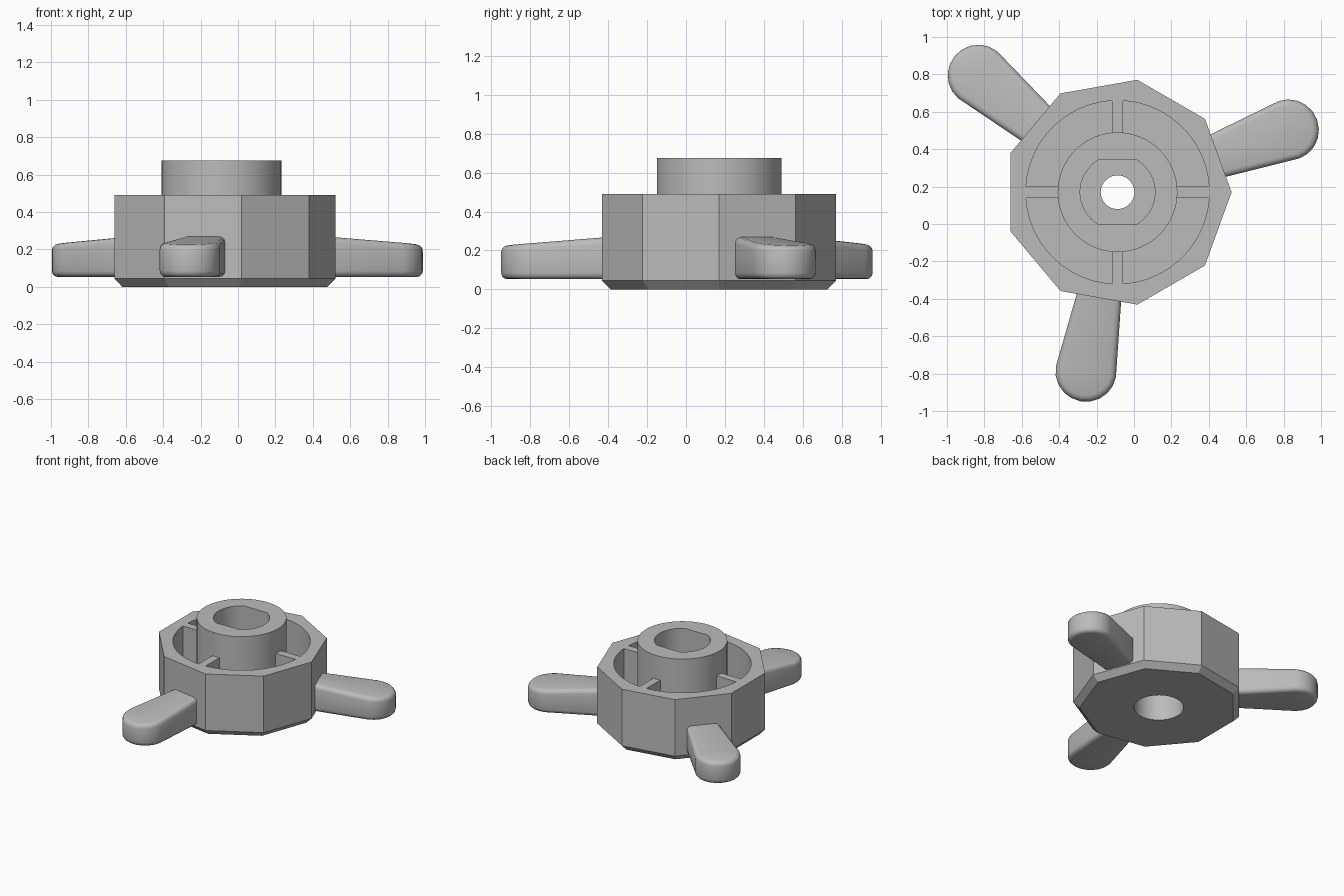
import bpy, bmesh, math
from mathutils import Matrix

cube = bpy.data.objects.get("Cube")
if cube:
    bpy.data.objects.remove(cube, do_unlink=True)

CX, CY = -0.088, 0.17          # hub axis
FLOOR, RIM, BOSS_TOP = 0.1, 0.49, 0.675

grey = bpy.data.materials.new("plain grey")
grey.use_nodes = True
colour = (0.5, 0.5, 0.5, 1)
grey.diffuse_color = colour
grey.node_tree.nodes["Principled BSDF"].inputs["Base Color"].default_value = colour


def ring(radius, sides):
    return [(radius * math.cos(math.tau * i / sides),
             radius * math.sin(math.tau * i / sides)) for i in range(sides)]


def loft(layers):
    """Closed solid from stacked outlines; each point is (x, y, z)."""
    bm = bmesh.new()
    rows = [[bm.verts.new(p) for p in layer] for layer in layers]
    n = len(rows[0])
    for low, high in zip(rows, rows[1:]):
        for i in range(n):
            j = (i + 1) % n
            bm.faces.new((low[i], low[j], high[j], high[i]))
    bm.faces.new(rows[0][::-1])
    bm.faces.new(rows[-1])
    return bm, rows


def finish(bm, name, smooth=None):
    bmesh.ops.recalc_face_normals(bm, faces=bm.faces)
    mesh = bpy.data.meshes.new(name)
    bm.to_mesh(mesh)
    bm.free()
    mesh.materials.append(grey)
    obj = bpy.data.objects.new(name, mesh)
    obj.location = (CX, CY, 0)
    bpy.context.collection.objects.link(obj)
    if smooth:
        shade(obj, smooth)
    return obj


def activate(obj):
    bpy.ops.object.select_all(action='DESELECT')
    obj.select_set(True)
    bpy.context.view_layer.objects.active = obj


def shade(obj, degrees):
    activate(obj)
    bpy.ops.object.shade_smooth_by_angle(angle=math.radians(degrees))


def prism(name, outline, z0, z1):
    bm, _ = loft([[(x, y, z) for x, y in outline] for z in (z0, z1)])
    return finish(bm, name)


def cut(obj, cutter):
    activate(obj)
    mod = obj.modifiers.new("cut", 'BOOLEAN')
    mod.operation, mod.solver, mod.object = 'DIFFERENCE', 'EXACT', cutter
    bpy.ops.object.modifier_apply(modifier=mod.name)


# Nine-sided hub with a chamfered foot
bm, _ = loft([[(x, y, z) for x, y in ring(r, 9)]
              for r, z in ((0.565, 0), (0.61, 0.045), (0.61, RIM))])
hub = finish(bm, "hub")

# Central boss
boss = prism("boss", ring(0.32, 64), FLOOR - 0.01, BOSS_TOP)

# Cutters: round cavity, double-flat socket, screw hole, underside recess
cavity = prism("cavity_cutter", ring(0.49, 72), FLOOR, 1)
flat_socket = [(0.2 * math.cos(math.radians(a)), 0.2 * math.sin(math.radians(a)))
               for start in (-60, 120) for a in range(start, start + 121, 5)]
socket = prism("socket_cutter", flat_socket, 0.33, 1)
screw_hole = prism("screw_hole_cutter", ring(0.09, 40), -1, 1)
recess = prism("recess_cutter", ring(0.177, 48), -1, 0.25)

cut(hub, cavity)
for part in (hub, boss):
    cut(part, recess)
cut(boss, socket)
cut(boss, screw_hole)
for cutter in (cavity, socket, screw_hole, recess):
    bpy.data.objects.remove(cutter, do_unlink=True)
shade(hub, 15)
shade(boss, 25)

# Four ribs joining boss and rim
for i, side in enumerate(("right", "back", "left", "front")):
    rib = prism("rib_" + side, [(0.31, -0.03), (0.492, -0.03), (0.492, 0.03), (0.31, 0.03)],
                FLOOR - 0.01, RIM)
    rib.rotation_euler.z = i * math.pi / 2


# Three tapered, rounded handles
def handle(name, degrees):
    tip = [(0.975 + 0.16 * math.cos(math.radians(a)), 0.163 * math.sin(math.radians(a)))
           for a in range(-90, 91, 18)]
    outline = [(0.55, -0.118)] + tip + [(0.55, 0.118)]
    top = [(u, v, 0.268 - 0.08 * (u - 0.575)) for u, v in outline]
    bm, rows = loft([[(u, v, 0.053) for u, v in outline], top])
    edges = []
    for row in rows:
        for a, b in zip(row, row[1:]):
            edges.append(bm.edges.get((a, b)))
    bmesh.ops.bevel(bm, geom=edges, offset=0.032, segments=3, profile=0.5, affect='EDGES')
    bmesh.ops.rotate(bm, verts=bm.verts, cent=(0, 0, 0),
                     matrix=Matrix.Rotation(math.radians(degrees), 3, 'Z'))
    finish(bm, name, smooth=35)


for name, degrees in (("handle_right", 20), ("handle_back", 140), ("handle_front", 260)):
    handle(name, degrees)
